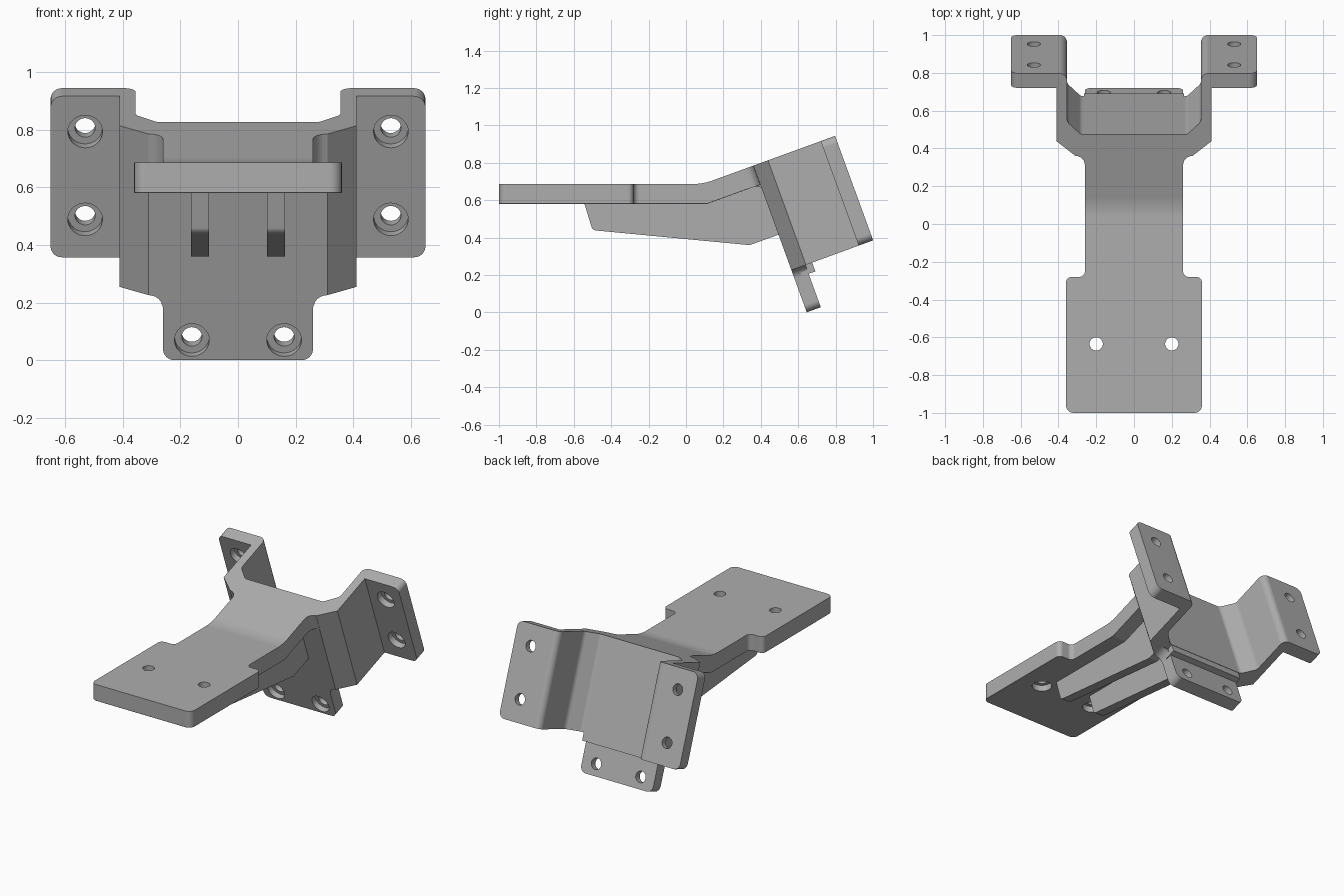
import bpy, bmesh, math
from mathutils import Matrix, Vector

if "Cube" in bpy.data.objects:
    bpy.data.objects.remove(bpy.data.objects["Cube"], do_unlink=True)

steel = bpy.data.materials.new("grey_metal")
steel.use_nodes = True
GREY = (0.42, 0.42, 0.42, 1)
steel.diffuse_color = GREY
for node in steel.node_tree.nodes:
    if node.type == 'BSDF_PRINCIPLED':
        node.inputs["Base Color"].default_value = GREY

# Drawing planes: (a, b, depth) to world axes, upright or leaning back
LEAN = math.radians(20)
TILT = Matrix.Rotation(LEAN, 4, 'X')
PLAN = Matrix.Identity(4)
SIDE = Matrix(((0, 0, 1, 0), (1, 0, 0, 0), (0, 1, 0, 0), (0, 0, 0, 1)))
FRONT = Matrix(((1, 0, 0, 0), (0, 0, 1, 0), (0, 1, 0, 0), (0, 0, 0, 1)))


def leaned(y, z, *r):
    p = TILT @ Vector((0, y, z))
    return (p.y, p.z, *r)


def mirrored(half):
    return half + [(-p[0], *p[1:]) for p in reversed(half)]


def rounded(points, seg=6):
    """Outline whose corners (x, y, radius) become arcs."""
    out = []
    for i, p in enumerate(points):
        here = Vector(p[:2])
        if len(p) < 3:
            out.append(here)
            continue
        a = (Vector(points[i - 1][:2]) - here).normalized()
        b = (Vector(points[(i + 1) % len(points)][:2]) - here).normalized()
        half = a.angle(b) / 2
        centre = here + (a + b).normalized() * p[2] / math.sin(half)
        reach = p[2] / math.tan(half)
        s, e = here + a * reach - centre, here + b * reach - centre
        start = math.atan2(s.y, s.x)
        sweep = math.atan2(s.x * e.y - s.y * e.x, s.dot(e))
        for k in range(seg + 1):
            t = start + sweep * k / seg
            out.append(centre + p[2] * Vector((math.cos(t), math.sin(t))))
    return out


def prism(name, outlines, lo, hi, frame):
    bm = bmesh.new()
    for outline in outlines:
        pts = rounded(outline)
        low, high = [[bm.verts.new(frame @ Vector((p[0], p[1], h))) for p in pts]
                     for h in (lo, hi)]
        bm.faces.new(low)
        bm.faces.new(high)
        for i in range(len(pts)):
            bm.faces.new((low[i - 1], low[i], high[i], high[i - 1]))
    bmesh.ops.recalc_face_normals(bm, faces=bm.faces)
    mesh = bpy.data.meshes.new(name)
    bm.to_mesh(mesh)
    bm.free()
    mesh.materials.append(steel)
    obj = bpy.data.objects.new(name, mesh)
    bpy.context.collection.objects.link(obj)
    return obj


def boolean(obj, tool, operation):
    mod = obj.modifiers.new("cut", 'BOOLEAN')
    mod.object, mod.operation, mod.solver = tool, operation, 'EXACT'
    graph = bpy.context.evaluated_depsgraph_get()
    mesh = bpy.data.meshes.new_from_object(obj.evaluated_get(graph))
    obj.modifiers.clear()
    obj.data = mesh
    bpy.data.objects.remove(tool, do_unlink=True)


def bevel_edges(obj, rule, offset, segments):
    bm = bmesh.new()
    bm.from_mesh(obj.data)
    bm.normal_update()
    edges = [e for e in bm.edges if len(e.link_faces) == 2 and rule(e)]
    bmesh.ops.bevel(bm, geom=edges, offset=offset, segments=segments,
                    profile=0.5, affect='EDGES', clamp_overlap=True)
    bm.to_mesh(obj.data)
    bm.free()


def screw_holes(obj, centres, lo, floor, hi, frame):
    """Through holes with a wider counterbore from lo to floor."""
    for radius, end in ((0.035, hi), (0.06, floor)):
        circles = [[(x + radius * math.cos(math.tau * k / 32),
                     y + radius * math.sin(math.tau * k / 32)) for k in range(32)]
                   for x, y in centres]
        boolean(obj, prism("hole_cutter", circles, lo, end, frame), 'DIFFERENCE')


# Leaning hat-section bracket with two mounting flanges
FACE, TOP, BOTTOM = 0.607, 0.6145, 0.02
section = mirrored([(0.31, FACE), (0.41, 0.69), (0.41, 0.99), (0.65, 0.99),
                    (0.65, 1.072), (0.355, 1.072, 0.04), (0.355, 0.80, 0.04),
                    (0.28, 0.727, 0.03)])
bracket = prism("flanged_bracket", [section], BOTTOM, TOP, TILT)


def flange_corner(e):
    a, b = (v.co for v in e.verts)
    return abs(a.x) > 0.64 and abs(b.x) > 0.64 and (a - b).length < 0.2


bevel_edges(bracket, flange_corner, 0.04, 6)
screw_holes(bracket, [(x, z) for x in (-0.53, 0.53) for z in (0.16, 0.484)],
            0.9, 1.03, 1.2, TILT @ FRONT)

# Lower mounting tab and the ledge behind it
tab_outline = mirrored([(0.26, -0.22, 0.04), (0.26, BOTTOM, 0.05),
                        (0.31, BOTTOM), (0.31, 0.05)])
tab = prism("lower_tab", [tab_outline], FACE, 0.687, TILT @ FRONT)
screw_holes(tab, [(-0.16, -0.146), (0.16, -0.146)], 0.5, 0.642, 0.8, TILT @ FRONT)
ledge = prism("tab_ledge", [mirrored([(0.265, -0.03), (0.265, 0.05)])],
              0.65, 0.725, TILT @ FRONT)

# Bent arm: side profile trimmed to its plan outline
ROOT = FACE + 0.03
arm_profile = [(-1.2, 0.58), (0.111, 0.58), leaned(FACE + 0.005, 0.507, 0.04),
               leaned(FACE + 0.005, 0.45), leaned(ROOT, 0.45), leaned(ROOT, TOP),
               (0.091, 0.687, 0.3), (-1.2, 0.687)]
arm = prism("bent_arm", [arm_profile], -0.5, 0.5, SIDE)
arm_plan = mirrored([(0.36, -1, 0.04), (0.36, -0.28, 0.03), (0.26, -0.28, 0.03),
                     (0.26, 0.8)])
boolean(arm, prism("arm_trim", [arm_plan], 0, 1.2, PLAN), 'INTERSECT')


def lower_rim(e):
    z = sorted(f.normal.z for f in e.link_faces)
    return z[0] < -0.9 and abs(z[1]) < 0.1


bevel_edges(arm, lower_rim, 0.015, 3)
screw_holes(arm, [(-0.2, -0.635), (0.2, -0.635)], 0.4, 0.62, 0.9, PLAN)

# Stiffening ribs under the arm and corner fillets where it meets the bracket
rib_profile = [(-0.555, 0.62), (-0.50, 0.44, 0.03), (0.34, 0.36), (0.493, 0.415),
               (0.52, 0.43), (0.45, 0.6), (0.43, 0.71), (0.11, 0.62)]
for label, s in (("left", 1), ("right", -1)):
    prism(label + "_rib", [rib_profile], s * 0.1, s * 0.163, SIDE)
    fillet = [(0.25, 0.54), (0.26, 0.54), (0.26, FACE, 0.05), (0.311, FACE),
              (0.311, FACE + 0.015), (0.25, FACE + 0.015)]
    prism(label + "_arm_fillet", [[(s * p[0], *p[1:]) for p in fillet]],
          0.507, TOP, TILT)

# Smooth the arcs and keep flat faces flat
for obj in bpy.context.collection.objects:
    if obj.type == 'MESH' and obj.data.materials and obj.data.materials[0] == steel:
        bpy.ops.object.select_all(action='DESELECT')
        obj.select_set(True)
        bpy.context.view_layer.objects.active = obj
        bpy.ops.object.shade_smooth_by_angle(angle=math.radians(19))
        obj.modifiers.new("even_shading", 'WEIGHTED_NORMAL').keep_sharp = True
